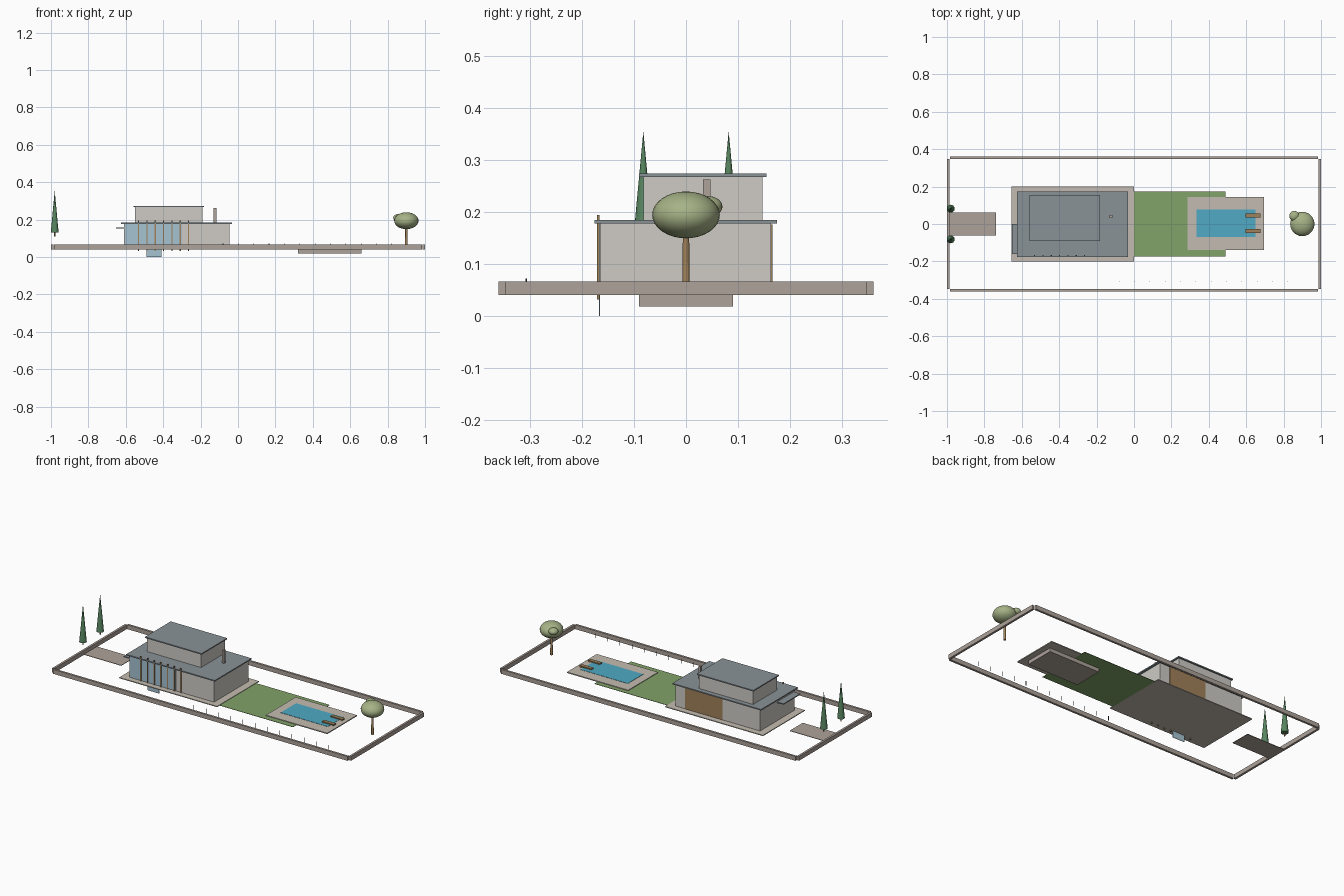
import bpy
from math import radians

if "Cube" in bpy.data.objects:
    bpy.data.objects.remove(bpy.data.objects["Cube"])


def material(name, r, g, b):
    m = bpy.data.materials.new(name)
    m.diffuse_color = (r, g, b, 1)
    m.use_nodes = True
    m.node_tree.nodes["Principled BSDF"].inputs["Base Color"].default_value = m.diffuse_color
    return m


STONE = material("stone", 0.42, 0.36, 0.32)
PAVING = material("paving", 0.55, 0.50, 0.44)
PLASTER = material("plaster", 0.62, 0.60, 0.56)
ROOF = material("roof_slate", 0.25, 0.29, 0.31)
GLASS = material("glass", 0.38, 0.55, 0.65)
WOOD = material("wood", 0.35, 0.22, 0.10)
GRASS = material("grass", 0.22, 0.36, 0.14)
WATER = material("water", 0.08, 0.40, 0.55)
CYPRESS = material("cypress_green", 0.10, 0.24, 0.12)
LEAF = material("leaf_green", 0.38, 0.45, 0.24)
DARK = material("dark_metal", 0.05, 0.05, 0.05)


def finish(name, mat):
    o = bpy.context.object
    o.name = name
    o.data.materials.append(mat)
    return o


def box(name, x, y, z, mat):
    """Box from (min, max) ranges on each axis."""
    bpy.ops.mesh.primitive_cube_add(
        size=1, location=[(r[0] + r[1]) / 2 for r in (x, y, z)])
    o = finish(name, mat)
    o.scale = [r[1] - r[0] for r in (x, y, z)]
    bpy.ops.object.transform_apply(location=False, rotation=False, scale=True)
    return o


def cone(name, x, y, z, r1, r2, mat, sides=16):
    bpy.ops.mesh.primitive_cone_add(
        vertices=sides, radius1=r1, radius2=r2, depth=z[1] - z[0],
        location=(x, y, (z[0] + z[1]) / 2))
    return finish(name, mat)


def blob(name, loc, scale, mat):
    bpy.ops.mesh.primitive_uv_sphere_add(segments=24, ring_count=16, radius=1, location=loc)
    o = finish(name, mat)
    o.scale = scale
    bpy.ops.object.transform_apply(location=False, rotation=False, scale=True)
    bpy.ops.object.shade_smooth_by_angle(angle=radians(40))


# boundary walls
for s, side in ((-1, "front"), (1, "back")):
    box(f"{side}_boundary_wall", (-0.985, 0.985), sorted((s * 0.36, s * 0.347)), (0.04, 0.066), STONE)
for s, side in ((-1, "left"), (1, "right")):
    box(f"{side}_boundary_wall", sorted((s, s * 0.987)), (-0.348, 0.348), (0.04, 0.066), STONE)

# ground surfaces
box("driveway", (-0.99, -0.738), (-0.062, 0.062), (0.040, 0.043), STONE)
box("house_plinth", (-0.655, 0.0), (-0.2, 0.2), (0.040, 0.045), PAVING)
box("lawn", (0.0, 0.49), (-0.175, 0.175), (0.040, 0.042), GRASS)

# house volumes and roofs
box("ground_floor", (-0.61, -0.045), (-0.165, 0.163), (0.045, 0.177), PLASTER)
box("ground_floor_roof", (-0.625, -0.032), (-0.176, 0.175), (0.177, 0.184), ROOF)
box("upper_floor", (-0.552, -0.19), (-0.082, 0.147), (0.184, 0.267), PLASTER)
box("upper_roof", (-0.559, -0.181), (-0.09, 0.155), (0.267, 0.274), ROOF)
box("chimney", (-0.13, -0.116), (0.033, 0.047), (0.184, 0.262), STONE)
box("entrance_canopy", (-0.653, -0.61), (-0.16, 0.0), (0.153, 0.159), ROOF)

# facade glazing, timber slats and back panel
box("front_glazing", (-0.605, -0.30), (-0.1675, -0.165), (0.046, 0.176), GLASS)
box("lower_glass_pane", (-0.49, -0.41), (-0.1675, -0.1655), (0.0, 0.045), GLASS)
for i in range(7):
    x = -0.532 + i * 0.0447
    box("timber_slat", (x - 0.003, x + 0.003), (-0.171, -0.166), (0.031, 0.194), WOOD)
box("back_timber_panel", (-0.36, -0.11), (0.162, 0.166), (0.046, 0.176), WOOD)

# pool terrace
box("pool_deck", (0.285, 0.695), (-0.14, 0.145), (0.040, 0.046), PAVING)
box("pool_basin", (0.32, 0.66), (-0.09, 0.09), (0.018, 0.041), STONE)
box("pool_water", (0.335, 0.65), (-0.07, 0.078), (0.045, 0.0475), WATER)
for y in (-0.038, 0.045):
    box("lounger_seat", (0.595, 0.675), (y - 0.011, y + 0.011), (0.051, 0.057), WOOD)
    for x in (0.603, 0.667):
        box("lounger_leg", (x - 0.003, x + 0.003), (y - 0.009, y + 0.009), (0.046, 0.051), WOOD)

# garden path lights
for i in range(12):
    cone("path_light", -0.08 + i * 0.082, -0.307, (0.045, 0.072), 0.0016, 0.0016, DARK, 8)

# cypress pair by the entrance
for y in (-0.082, 0.082):
    cone("cypress_trunk", -0.98, y, (0.11, 0.133), 0.004, 0.004, WOOD, 8)
    cone("cypress_foliage", -0.98, y, (0.13, 0.355), 0.021, 0.0, CYPRESS, 16)

# round tree
cone("tree_trunk", 0.90, 0.0, (0.04, 0.16), 0.0075, 0.006, WOOD, 12)
blob("tree_crown", (0.90, 0.0, 0.194), (0.065, 0.065, 0.045), LEAF)
blob("tree_side_crown", (0.857, 0.043, 0.21), (0.027, 0.027, 0.02), LEAF)
